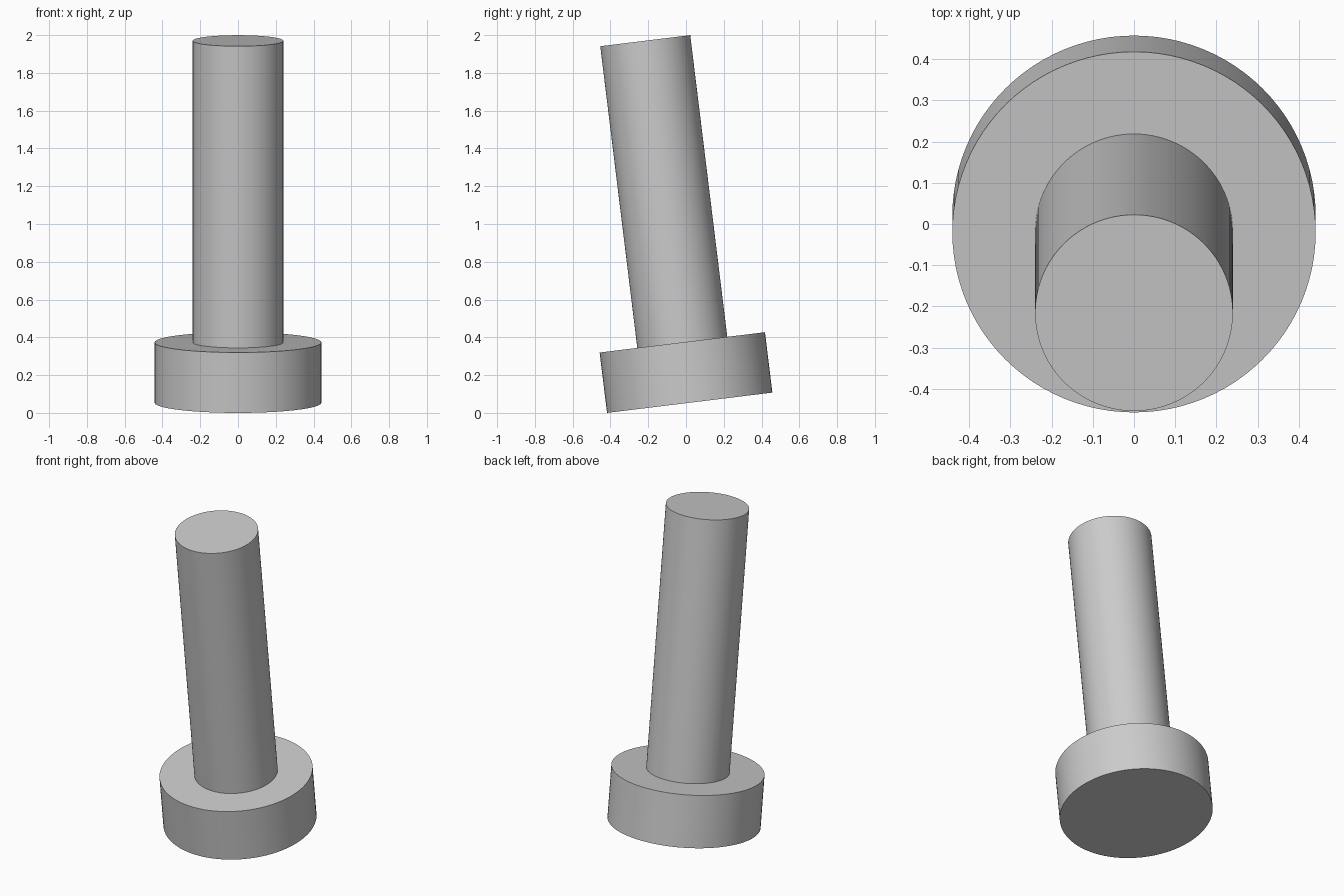
import bpy
import bmesh
from math import radians, tau
from mathutils import Matrix, Vector

cube = bpy.data.objects.get("Cube")
if cube:
    bpy.data.objects.remove(cube, do_unlink=True)

TILT = radians(7)
HEAD_RADIUS, HEAD_HEIGHT = 0.441, 0.322
SHAFT_RADIUS, TOTAL_LENGTH = 0.24, 1.931

# Plain grey metal
metal = bpy.data.materials.new("grey_metal")
metal.use_nodes = True
grey = (0.6, 0.6, 0.6, 1)
metal.diffuse_color = grey
metal.node_tree.nodes["Principled BSDF"].inputs["Base Color"].default_value = grey

# Head and shaft turned from one stepped profile
profile = [(0, 0), (HEAD_RADIUS, 0), (HEAD_RADIUS, HEAD_HEIGHT),
           (SHAFT_RADIUS, HEAD_HEIGHT), (SHAFT_RADIUS, TOTAL_LENGTH),
           (0, TOTAL_LENGTH)]
bm = bmesh.new()
verts = [bm.verts.new((r, 0, z)) for r, z in profile]
edges = [bm.edges.new(pair) for pair in zip(verts, verts[1:])]
bmesh.ops.spin(bm, geom=verts + edges, cent=(0, 0, 0), axis=(0, 0, 1),
               angle=tau, steps=96, use_merge=False)
bmesh.ops.remove_doubles(bm, verts=bm.verts, dist=0.0001)
bmesh.ops.dissolve_limit(bm, angle_limit=radians(1), verts=bm.verts, edges=bm.edges)
bmesh.ops.recalc_face_normals(bm, faces=bm.faces)

# Lean the top towards the front, then rest the head's front rim on the floor
bm.transform(Matrix.Rotation(TILT, 4, "X"))
low = Vector([min(v.co[i] for v in bm.verts) for i in range(3)])
high = Vector([max(v.co[i] for v in bm.verts) for i in range(3)])
middle = (low + high) / 2
bm.transform(Matrix.Translation((-middle.x, -middle.y, -low.z)))

mesh = bpy.data.meshes.new("headed_pin")
bm.to_mesh(mesh)
bm.free()
mesh.materials.append(metal)
pin = bpy.data.objects.new("headed_pin", mesh)
bpy.context.collection.objects.link(pin)

# Smooth sides with crisp rims
bpy.ops.object.select_all(action="DESELECT")
pin.select_set(True)
bpy.context.view_layer.objects.active = pin
bpy.ops.object.shade_smooth_by_angle(angle=radians(30))
